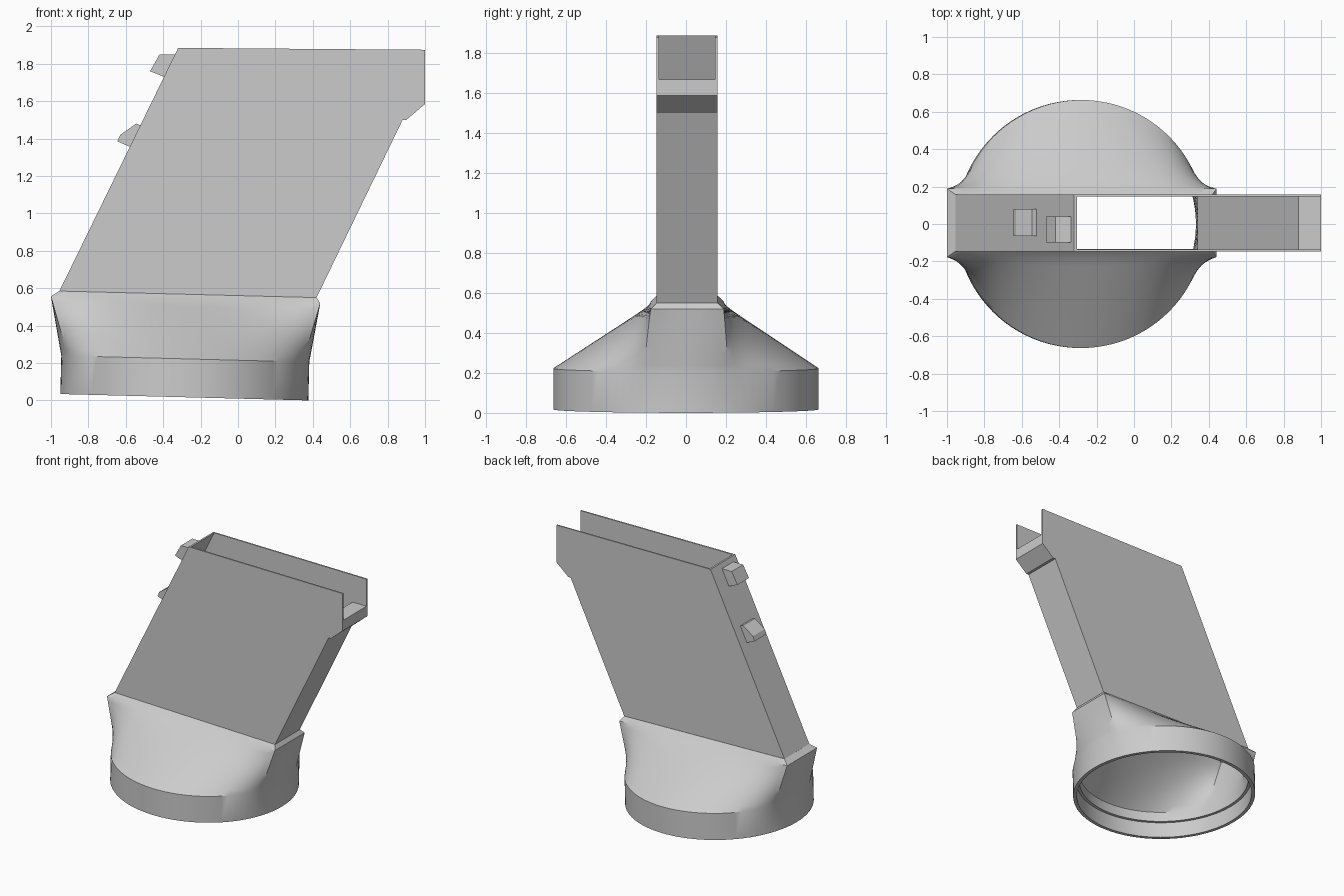
import bpy, bmesh, math

cube = bpy.data.objects.get("Cube")
if cube:
    bpy.data.objects.remove(cube)

grey = bpy.data.materials.new("plain_grey")
grey.use_nodes = True
COLOUR = (0.6, 0.6, 0.6, 1)
grey.diffuse_color = COLOUR
grey.node_tree.nodes["Principled BSDF"].inputs["Base Color"].default_value = COLOUR

TILT = 0.0257      # the whole base leans slightly towards +x
SHORT, LONG = 10, 38
COUNT = 2 * (SHORT + LONG)


def finish(name, bm, smooth=False):
    bmesh.ops.recalc_face_normals(bm, faces=bm.faces)
    mesh = bpy.data.meshes.new(name)
    bm.to_mesh(mesh)
    bm.free()
    mesh.materials.append(grey)
    obj = bpy.data.objects.new(name, mesh)
    bpy.context.collection.objects.link(obj)
    if smooth:
        bpy.ops.object.select_all(action='DESELECT')
        obj.select_set(True)
        bpy.context.view_layer.objects.active = obj
        bpy.ops.object.shade_smooth_by_angle(angle=math.radians(30))
    return obj


def prism(name, profile, y0, y1):
    """Extrude an x-z profile from y0 to y1."""
    bm = bmesh.new()
    face = bm.faces.new([bm.verts.new((x, y0, z)) for x, z in profile])
    new = bmesh.ops.extrude_face_region(bm, geom=[face])["geom"]
    verts = [v for v in new if isinstance(v, bmesh.types.BMVert)]
    bmesh.ops.translate(bm, verts=verts, vec=(0, y1 - y0, 0))
    return finish(name, bm)


def circle(radius, height):
    start = -math.pi * SHORT / COUNT
    ring = []
    for i in range(COUNT):
        a = start + math.tau * i / COUNT
        x = -0.287 + radius * math.cos(a)
        ring.append((x + TILT * height, radius * math.sin(a), 0.01 + height - TILT * x))
    return ring


def rectangle(x0, x1, half_y, height, yc=0.006):
    corners = [(x1, yc - half_y), (x1, yc + half_y), (x0, yc + half_y), (x0, yc - half_y)]
    ring = []
    for k, n in enumerate((SHORT, LONG, SHORT, LONG)):
        (ax, ay), (bx, by) = corners[k], corners[(k + 1) % 4]
        for i in range(n):
            x, y = ax + (bx - ax) * i / n, ay + (by - ay) * i / n
            ring.append((x, y, height - TILT * x))
    return ring


def blend(a, b, steps):
    """Rings from a to b, leaving out both ends."""
    return [[tuple(p + (q - p) * s / steps for p, q in zip(u, v)) for u, v in zip(a, b)]
            for s in range(1, steps)]


# Base: round collar blending into a flared rectangular neck, hollow inside
outer_low, outer_top = circle(0.663, 0), circle(0.663, 0.205)
flare = rectangle(-1.0, 0.44, 0.183, 0.53)
neck_top = rectangle(-0.955, 0.42, 0.152, 0.561)
neck_in = rectangle(-0.94, 0.34, 0.14, 0.561)
inner_top = circle(0.615, 0.195)
rings = [outer_low, outer_top, *blend(outer_top, flare, 10), flare, neck_top, neck_in,
         *blend(neck_in, inner_top, 10), inner_top,
         circle(0.615, 0.12), circle(0.637, 0.12), circle(0.637, 0)]
bm = bmesh.new()
loops = [[bm.verts.new(p) for p in ring] for ring in rings]
for k, low in enumerate(loops):
    high = loops[(k + 1) % len(loops)]
    for i in range(COUNT):
        j = (i + 1) % COUNT
        bm.faces.new((low[i], low[j], high[j], high[i]))
finish("collar_and_neck", bm, smooth=True)

# Slanted duct: two thin side plates
YC, OUT, IN = 0.005, 0.152, 0.141
side = [(-0.955, 0.585), (0.42, 0.55), (0.88, 1.5), (0.9, 1.5),
        (1.0, 1.585), (1.0, 1.875), (-0.32, 1.885)]
for name, s in (("front_plate", -1), ("back_plate", 1)):
    prism(name, side, *sorted((YC + s * IN, YC + s * OUT)))

# End walls between the plates; the +x one carries the lip
prism("upper_end_wall", [(-0.955, 0.585), (-0.94, 0.585), (-0.306, 1.885), (-0.32, 1.885)],
      YC - IN, YC + IN)
prism("lower_end_wall", [(0.42, 0.55), (0.88, 1.5), (0.9, 1.5), (1.0, 1.585),
                         (1.0, 1.665), (0.88, 1.665), (0.34, 0.552)], YC - IN, YC + IN)

# Catches on the sloping end wall
prism("upper_catch", [(-0.47, 1.76), (-0.42, 1.85), (-0.337, 1.85), (-0.395, 1.73)], -0.1, 0.04)
prism("lower_catch", [(-0.645, 1.385), (-0.63, 1.42), (-0.545, 1.48), (-0.518, 1.47),
                      (-0.575, 1.355)], -0.065, 0.08)
